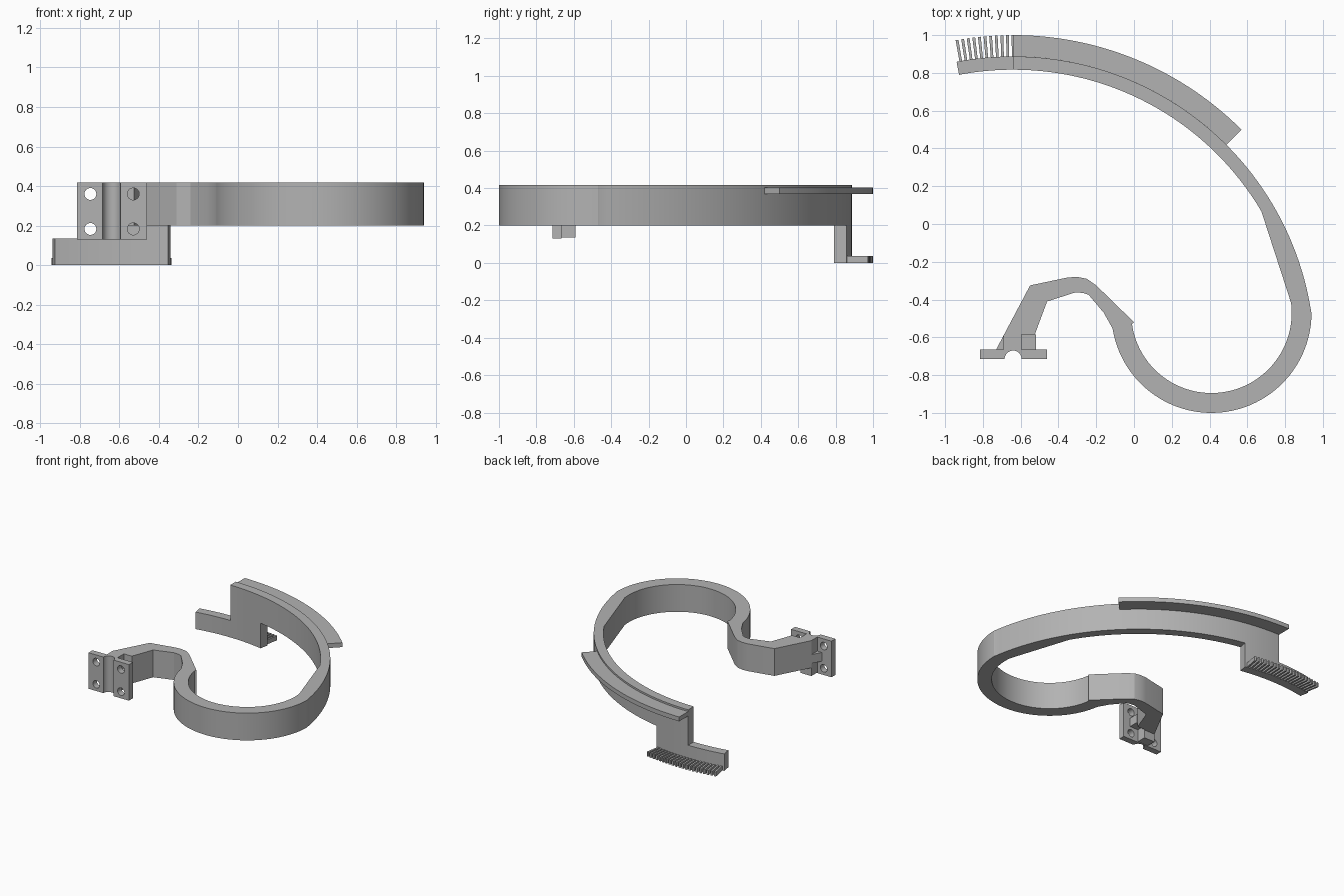
import bpy, bmesh, math

cube = bpy.data.objects.get("Cube")
if cube:
    bpy.data.objects.remove(cube, do_unlink=True)

grey = bpy.data.materials.new("plain grey")
grey.use_nodes = True
grey.diffuse_color = (0.45, 0.45, 0.45, 1)
grey.node_tree.nodes["Principled BSDF"].inputs["Base Color"].default_value = grey.diffuse_color

PIVOT = (-0.64, -0.71)         # centre of the large arc
LOOP = (0.41, -0.47)           # centre of the front loop
R_IN, R_OUT, R_RIM = 1.527, 1.597, 1.71
Z_LOW, Z_TOP = 0.2, 0.417


def arc(centre, radius, start, end, steps=32):
    """Points along an arc, angles in degrees."""
    angles = [math.radians(start + (end - start) * i / steps) for i in range(steps + 1)]
    return [(centre[0] + radius * math.cos(a), centre[1] + radius * math.sin(a)) for a in angles]


def sector(r0, r1, start, end, steps=24):
    return arc(PIVOT, r1, start, end, steps) + arc(PIVOT, r0, end, start, steps)


def rect(x0, x1, y0, y1):
    return [(x0, y0), (x1, y0), (x1, y1), (x0, y1)]


def extrude(bm, outline, z0, z1):
    """Add an upright prism."""
    base = bm.faces.new([bm.verts.new((x, y, z0)) for x, y in outline])
    moved = bmesh.ops.extrude_face_region(bm, geom=[base], use_keep_orig=True)
    verts = [v for v in moved["geom"] if isinstance(v, bmesh.types.BMVert)]
    bmesh.ops.translate(bm, vec=(0, 0, z1 - z0), verts=verts)


def make(name, prisms):
    bm = bmesh.new()
    for outline, z0, z1 in prisms:
        extrude(bm, outline, z0, z1)
    bmesh.ops.recalc_face_normals(bm, faces=bm.faces)
    mesh = bpy.data.meshes.new(name)
    bm.to_mesh(mesh)
    bm.free()
    mesh.materials.append(grey)
    obj = bpy.data.objects.new(name, mesh)
    bpy.context.collection.objects.link(obj)
    return obj


def activate(obj):
    bpy.ops.object.select_all(action='DESELECT')
    obj.select_set(True)
    bpy.context.view_layer.objects.active = obj


def cut(obj, cutter):
    cutter.hide_render = True
    mod = obj.modifiers.new("cut", 'BOOLEAN')
    mod.operation, mod.solver, mod.object = 'DIFFERENCE', 'EXACT', cutter
    activate(obj)
    bpy.ops.object.modifier_apply(modifier=mod.name)
    bpy.data.objects.remove(cutter, do_unlink=True)


# Curved band: large arc, front loop and bent arm in one outline
outline = arc(PIVOT, R_OUT, 90, 8.8, 48)
outline += arc(LOOP, 0.53, 0, -171, 48)
outline += [(-0.16, -0.47), (-0.24, -0.375), (-0.27, -0.365), (-0.31, -0.362),
            (-0.46, -0.41), (-0.555, -0.665), (-0.73, -0.665), (-0.55, -0.325),
            (-0.35, -0.283), (-0.3, -0.28), (-0.25, -0.29), (-0.2, -0.325), (0, -0.52)]
outline += arc(LOOP, 0.425, -172, 7, 48)
outline += arc(PIVOT, R_IN, 30.6, 90, 32)
band = make("curved_band", [(outline, Z_LOW, Z_TOP)])

# Screw clearance pockets on both sides of the arm, above and below a web
pockets = []
for z0, z1 in ((0.305, 0.5), (0.1, 0.235)):
    pockets += [(rect(-0.8, -0.69, -0.665, -0.585), z0, z1),
                (rect(-0.595, -0.47, -0.665, -0.585), z0, z1)]
cut(band, make("pocket_cutter", pockets))

# Support behind the mounting plate
support = make("plate_support", [(rect(-0.69, -0.595, -0.665, -0.59), 0.135, Z_LOW),
                                 (rect(-0.595, -0.52, -0.665, -0.585), 0.235, 0.305)])

# Mounting plate with an upright round groove and four screw holes
plate_outline = [(-0.46, -0.715), (-0.46, -0.665), (-0.815, -0.665), (-0.815, -0.715)]
plate_outline += arc((PIVOT[0], -0.715), 0.045, 180, 0, 16)
plate = make("mounting_plate", [(plate_outline, 0.13, Z_TOP)])
for x in (-0.747, -0.53):
    for z in (0.36, 0.183):
        bpy.ops.mesh.primitive_cylinder_add(vertices=32, radius=0.03, depth=0.2,
                                            location=(x, -0.69, z), rotation=(math.pi / 2, 0, 0))
        cut(plate, bpy.context.object)

# Thin rim on the outside of the large arc
rim = make("outer_rim", [(sector(R_OUT, R_RIM, 45, 90, 40), 0.368, 0.403)])

# Foot bar and the leg joining it to the band
foot = make("foot_bar", [(sector(R_IN, R_OUT, 79.2, 90), 0, Z_LOW),
                         (sector(R_IN, R_OUT, 90, 100.8), 0, 0.135)])

# Row of radial teeth on the foot
teeth = make("scale_teeth", [(sector(R_OUT - 0.005, R_RIM, a - 0.25, a + 0.25, 1), 0, 0.036)
                             for a in range(80, 101)])

for obj in (band, support, plate, rim, foot, teeth):
    activate(obj)
    bpy.ops.object.shade_smooth_by_angle(angle=math.radians(20))
